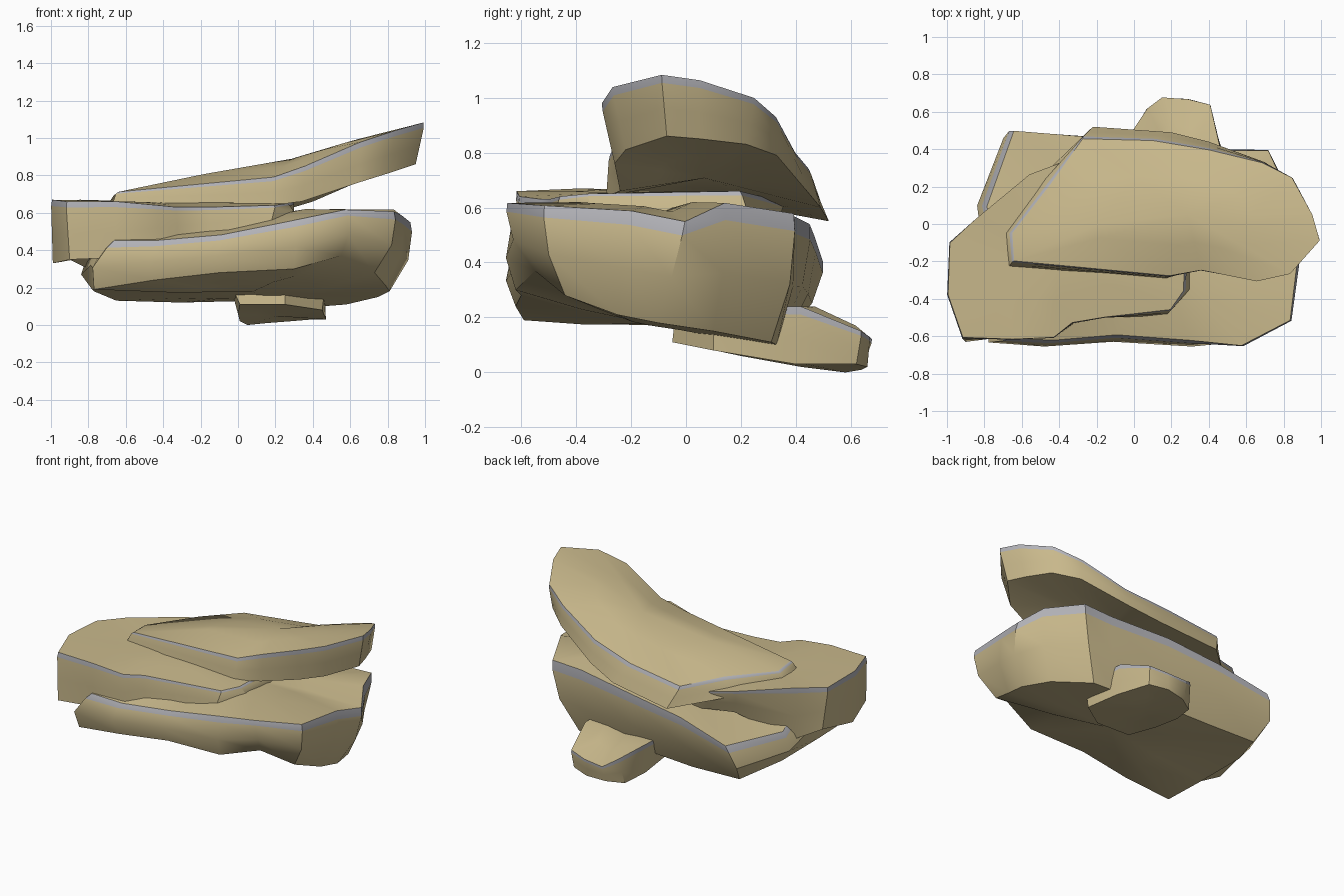
import bpy
import math
from mathutils import Vector


def material(name, col):
    m = bpy.data.materials.new(name)
    m.diffuse_color = (*col, 1)
    return m


STONE = material("sandstone", (0.58, 0.48, 0.26))
EDGE = material("worn_edge", (0.45, 0.45, 0.48))


def slab(name, top, base, crown=0.0, belly=0.0, chamfer=0.14, inset=0.01, bulge=0.0):
    """Loft a rock slab between matching top and base outlines, with a worn grey rim."""
    n = len(top)
    top = [Vector(p) for p in top]
    base = [Vector(p) for p in base]
    tc = sum(top, Vector()) / n
    bc = sum(base, Vector()) / n
    up = Vector((0, 0, 1))
    waist = []
    for a, b in zip(top, base):
        p = a.lerp(b, 0.55)
        out = Vector((p.x - tc.x, p.y - tc.y, 0))
        waist.append(p + out * bulge)
    rings = [
        [p.lerp(tc, 0.5) + up * crown * 0.8 for p in top],
        [p.lerp(tc, inset) for p in top],
        [a.lerp(b, chamfer) for a, b in zip(top, base)],
        waist,
        base,
        [p.lerp(bc, 0.5) - up * belly for p in base],
    ]
    verts = [v for r in rings for v in r] + [tc + up * crown, bc - up * belly]
    faces, mats = [], []
    for k in range(len(rings) - 1):
        for i in range(n):
            j = (i + 1) % n
            faces.append((k * n + i, (k + 1) * n + i, (k + 1) * n + j, k * n + j))
            mats.append(1 if k == 1 else 0)
    last = (len(rings) - 1) * n
    for i in range(n):
        j = (i + 1) % n
        faces += [(i, j, last + n), (last + j, last + i, last + n + 1)]
        mats += [0, 0]
    me = bpy.data.meshes.new(name)
    me.from_pydata(verts, [], faces)
    me.materials.append(STONE)
    me.materials.append(EDGE)
    me.polygons.foreach_set("material_index", mats)
    ob = bpy.data.objects.new(name, me)
    bpy.context.collection.objects.link(ob)
    bpy.ops.object.select_all(action='DESELECT')
    ob.select_set(True)
    bpy.context.view_layer.objects.active = ob
    bpy.ops.object.shade_smooth_by_angle(angle=math.radians(38))
    return ob


# Upper slab, rising to the right and curling down at the back
slab("upper_slab",
     [(-.65, -.2, .71), (.19, -.28, .79), (.36, -.25, .85), (.66, -.31, .98),
      (.84, -.27, 1.04), (1, -.09, 1.085), (.96, .05, 1.065), (.85, .25, 1),
      (.69, .33, .93), (.4, .40, .80), (.1, .45, .74), (-.28, .46, .69),
      (-.45, .22, .71), (-.66, -.05, .70)],
     [(-.67, -.23, .65), (.17, -.29, .64), (.34, -.24, .66), (.64, -.26, .76),
      (.8, -.22, .81), (.95, -.07, .86), (.91, .05, .85), (.84, .22, .83),
      (.7, .33, .79), (.4, .44, .66), (.2, .49, .6), (-.22, .52, .55),
      (-.5, .25, .6), (-.7, -.05, .64)], crown=.025)

# Middle slab, overhanging to the left
slab("middle_slab",
     [(-.99, -.1, .66), (-1, -.38, .67), (-.92, -.61, .66), (-.65, -.62, .66),
      (-.43, -.61, .64), (-.33, -.53, .63), (-.15, -.5, .63), (.2, -.46, .64),
      (.27, -.36, .65), (.3, .2, .66), (-.1, .36, .62), (-.4, .33, .64),
      (-.56, .27, .66), (-.85, .03, .67)],
     [(-.96, -.08, .38), (-.99, -.36, .33), (-.9, -.63, .35), (-.66, -.6, .36),
      (-.42, -.6, .42), (-.32, -.53, .45), (-.15, -.5, .47), (.17, -.49, .52),
      (.33, -.33, .56), (.3, .25, .5), (-.1, .3, .45), (-.36, .29, .5),
      (-.5, .2, .48), (-.8, 0, .3)], crown=.005, chamfer=.1)

# Lower slab, the large block carrying the others
slab("lower_slab",
     [(-.69, -.63, .45), (-.45, -.64, .45), (-.1, -.61, .48), (.3, -.64, .56),
      (.59, -.67, .62), (.86, -.53, .61), (.9, -.2, .59), (.95, 0, .55),
      (.86, .15, .62), (.74, .41, .58), (.52, .41, .57), (.1, .47, .54),
      (-.3, .49, .49), (-.67, .52, .40), (-.82, .1, .38), (-.7, -.3, .48)],
     [(-.77, -.59, .19), (-.45, -.62, .24), (-.1, -.6, .28), (.3, -.62, .30),
      (.55, -.55, .37), (.73, -.44, .28), (.79, -.25, .21), (.81, -.1, .18),
      (.75, .1, .15), (.58, .31, .11), (.45, .33, .10), (.1, .34, .13),
      (-.3, .36, .12), (-.65, .36, .13), (-.77, .08, .18), (-.78, -.3, .19)],
     crown=.06, belly=.02, chamfer=.14, inset=.035, bulge=.05)

# Small foot stone under the back
slab("foot_stone",
     [(-.03, -.02, .2), (.25, -.04, .2), (.47, .1, .24), (.46, .42, .24),
      (.41, .64, .15), (.29, .67, .13), (.15, .68, .12), (.07, .62, .17),
      (-.03, .47, .24), (-.05, .2, .24)],
     [(.01, -.04, .11), (.25, -.05, .11), (.45, .1, .08), (.47, .4, .03),
      (.4, .62, .03), (.28, .66, .02), (.15, .64, .01), (.05, .58, 0),
      (.01, .42, .02), (0, .2, .06)], crown=.02)
